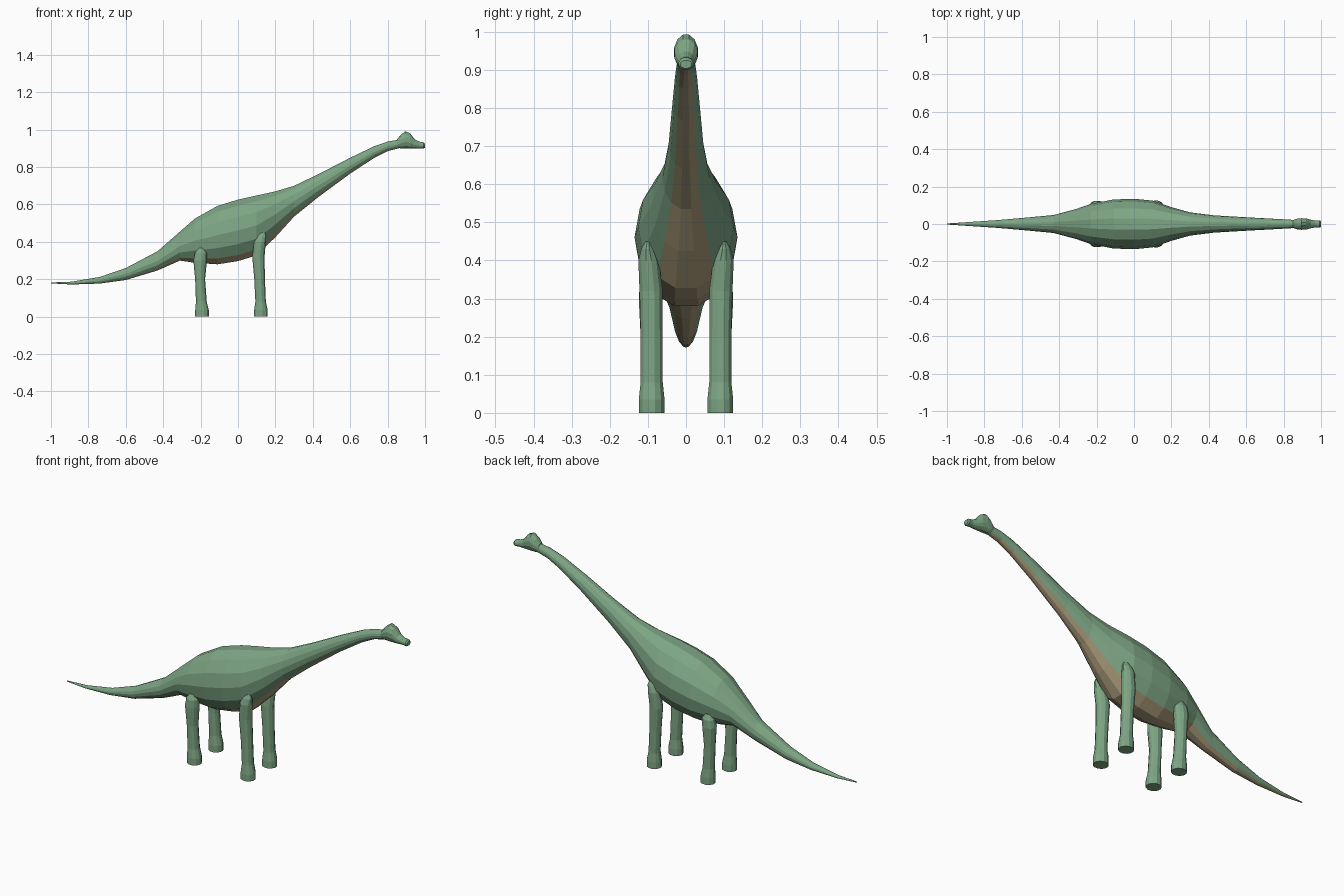
import bpy, bmesh, math


def material(name, color):
    m = bpy.data.materials.new(name)
    m.diffuse_color = (*color, 1)
    return m


green = material("sage green", (0.205, 0.376, 0.231))
tan = material("belly tan", (0.42, 0.345, 0.205))


def loft(name, rings, mats, belly=()):
    """Skin a list of vertex rings and cap both ends; belly lists tan columns."""
    bm = bmesh.new()
    loops = [[bm.verts.new(p) for p in ring] for ring in rings]
    n = len(loops[0])
    for a, b in zip(loops, loops[1:]):
        for i in range(n):
            j = (i + 1) % n
            f = bm.faces.new((a[i], a[j], b[j], b[i]))
            f.material_index = 1 if i in belly else 0
    bm.faces.new(loops[0])
    bm.faces.new(loops[-1])
    bmesh.ops.recalc_face_normals(bm, faces=bm.faces)
    mesh = bpy.data.meshes.new(name)
    bm.to_mesh(mesh)
    bm.free()
    for m in mats:
        mesh.materials.append(m)
    obj = bpy.data.objects.new(name, mesh)
    bpy.context.collection.objects.link(obj)
    return obj


def upright_ring(x, top, bottom, half_width, n):
    """Oval in the yz plane; the first face lies flat at the bottom."""
    c, r = (top + bottom) / 2, (top - bottom) / 2
    k = r / math.cos(math.pi / n)
    ring = []
    for i in range(n):
        a = 2 * math.pi * (i - 0.5) / n
        ring.append((x, half_width * math.sin(a), c - k * math.cos(a)))
    return ring


# Tail, trunk and neck: x, top, bottom, half width
BODY = [
    (-1.00, 0.183, 0.178, 0.003), (-0.89, 0.187, 0.172, 0.010),
    (-0.74, 0.212, 0.177, 0.020), (-0.60, 0.260, 0.196, 0.032),
    (-0.43, 0.350, 0.247, 0.048), (-0.31, 0.455, 0.300, 0.080),
    (-0.23, 0.525, 0.288, 0.108), (-0.11, 0.592, 0.280, 0.131),
    (0.00, 0.626, 0.297, 0.135), (0.10, 0.648, 0.328, 0.125),
    (0.20, 0.670, 0.425, 0.090), (0.30, 0.700, 0.535, 0.062),
    (0.43, 0.762, 0.640, 0.046), (0.60, 0.850, 0.765, 0.036),
    (0.73, 0.912, 0.850, 0.029), (0.80, 0.936, 0.885, 0.025),
    (0.87, 0.948, 0.903, 0.021),
]
loft("body", [upright_ring(*s, 14) for s in BODY], [green, tan], {13, 0, 1})

# Head with domed crown and blunt snout
HEAD = [
    (0.85, 0.947, 0.902, 0.022), (0.87, 0.972, 0.900, 0.029),
    (0.895, 0.992, 0.900, 0.032), (0.92, 0.980, 0.900, 0.031),
    (0.945, 0.948, 0.900, 0.024), (0.97, 0.936, 0.900, 0.018),
    (0.993, 0.932, 0.899, 0.020), (1.00, 0.925, 0.904, 0.015),
]
loft("head", [upright_ring(*s, 12) for s in HEAD], [green])

# Legs: z, back x, front x, inner y, outer y
REAR = [
    (0.00, -0.230, -0.155, 0.055, 0.125), (0.035, -0.230, -0.155, 0.055, 0.125),
    (0.08, -0.226, -0.166, 0.060, 0.120), (0.20, -0.230, -0.175, 0.060, 0.120),
    (0.30, -0.240, -0.165, 0.060, 0.125), (0.34, -0.232, -0.165, 0.067, 0.122),
    (0.366, -0.212, -0.183, 0.085, 0.108),
]
FRONT = [
    (0.00, 0.085, 0.160, 0.055, 0.125), (0.035, 0.085, 0.160, 0.055, 0.125),
    (0.08, 0.092, 0.150, 0.060, 0.120), (0.20, 0.086, 0.145, 0.060, 0.120),
    (0.32, 0.075, 0.143, 0.060, 0.123), (0.40, 0.085, 0.150, 0.070, 0.126),
    (0.43, 0.098, 0.152, 0.083, 0.118), (0.45, 0.115, 0.145, 0.092, 0.107),
]


def leg(name, stations, side, n=12):
    rings = []
    for z, x0, x1, y0, y1 in stations:
        rings.append([((x0 + x1) / 2 + (x1 - x0) / 2 * math.cos(t),
                       side * ((y0 + y1) / 2 + (y1 - y0) / 2 * math.sin(t)), z)
                      for t in (2 * math.pi * (i + 0.5) / n for i in range(n))])
    loft(name, rings, [green])


for side, label in ((-1, "right"), (1, "left")):
    leg(label + "_rear_leg", REAR, side)
    leg(label + "_front_leg", FRONT, side)
